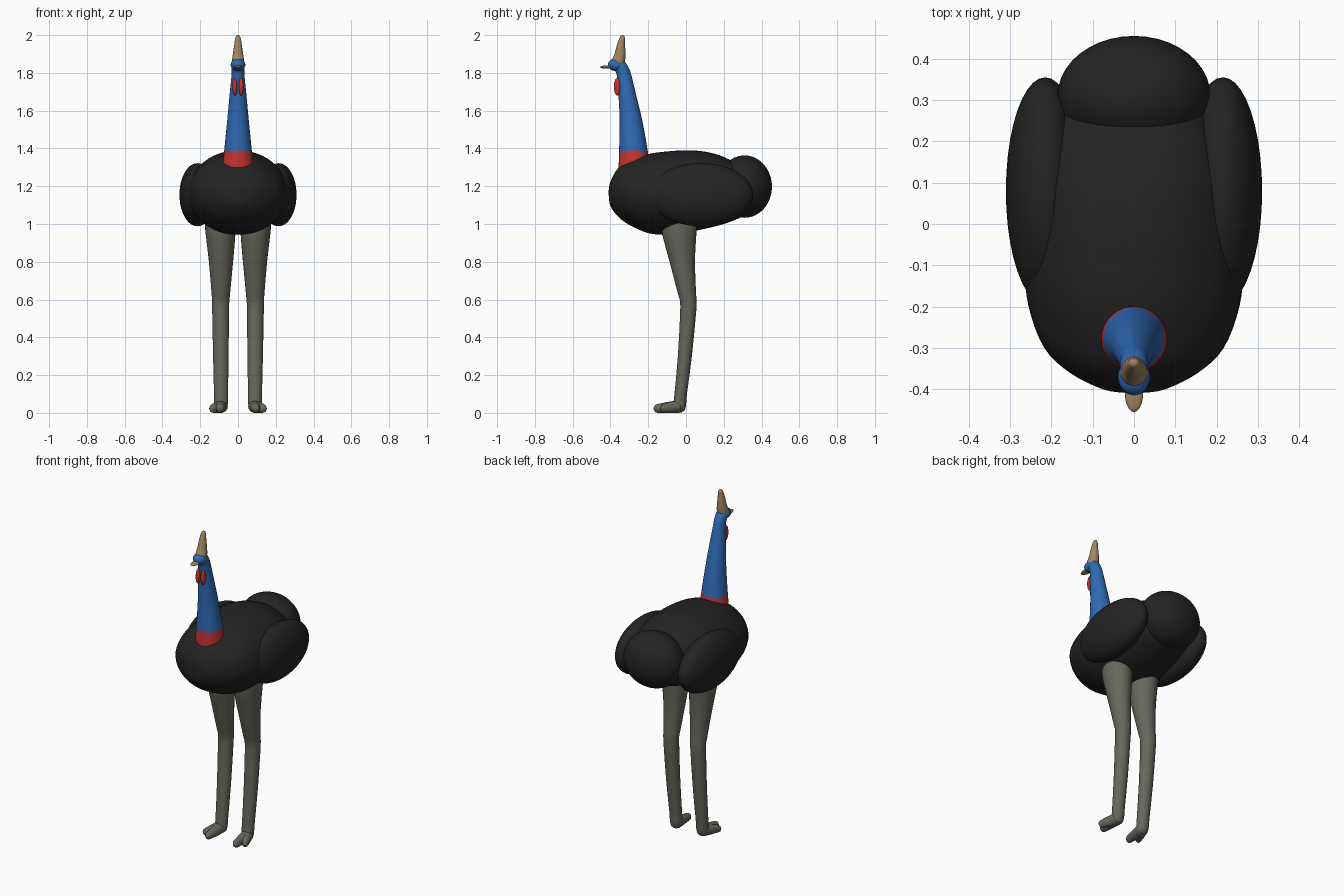
import bpy, math
from mathutils import Vector

if "Cube" in bpy.data.objects:
    bpy.data.objects.remove(bpy.data.objects["Cube"])


def material(name, rgb):
    m = bpy.data.materials.new(name)
    m.diffuse_color = (*rgb, 1)
    m.use_nodes = True
    m.node_tree.nodes["Principled BSDF"].inputs["Base Color"].default_value = m.diffuse_color
    return m


BLACK = material("black feathers", (0.017, 0.017, 0.017))
BLUE = material("blue skin", (0.028, 0.145, 0.46))
RED = material("red skin", (0.58, 0.035, 0.028))
TAN = material("tan horn", (0.37, 0.235, 0.115))
GREY = material("grey leg", (0.135, 0.135, 0.108))


def finish(name, verts, faces, mats):
    me = bpy.data.meshes.new(name)
    me.from_pydata(verts, [], faces)
    for m in mats:
        me.materials.append(m)
    for p in me.polygons:
        p.use_smooth = True
    ob = bpy.data.objects.new(name, me)
    bpy.context.collection.objects.link(ob)
    return ob


def catmull(p0, p1, p2, p3, t):
    return [0.5 * (2 * b + (c - a) * t + (2 * a - 5 * b + 4 * c - d) * t * t
                   + (3 * b - a - 3 * c + d) * t ** 3) for a, b, c, d in zip(p0, p1, p2, p3)]


def loft(name, rings, mats, along="Z", steps=4, n=32):
    """Closed skin over elliptical rings (cx, cy, cz, r1, r2), smoothly interpolated."""
    path = []
    for i in range(len(rings) - 1):
        q = [rings[max(i - 1, 0)], rings[i], rings[i + 1], rings[min(i + 2, len(rings) - 1)]]
        path += [catmull(*q, k / steps) for k in range(steps)]
    path.append(rings[-1])
    verts, faces = [], []
    for x, y, z, a, b in path:
        for j in range(n):
            t = 2 * math.pi * j / n
            u, v = a * math.cos(t), b * math.sin(t)
            verts.append((x + u, y + v, z) if along == "Z" else (x - u, y, z + v))
    for i in range(len(path) - 1):
        for j in range(n):
            k = (j + 1) % n
            faces.append((i * n + j, i * n + k, i * n + n + k, i * n + n + j))
    faces.append(tuple(range(n))[::-1])
    faces.append(tuple(range((len(path) - 1) * n, len(path) * n)))
    return finish(name, verts, faces, mats)


def ellipsoid(name, c, r, mat, seg=40, rows=24):
    bpy.ops.mesh.primitive_uv_sphere_add(segments=seg, ring_count=rows, radius=1)
    ob = bpy.context.object
    ob.name = name
    for v in ob.data.vertices:
        v.co = Vector(c) + Vector([a * b for a, b in zip(v.co, r)])
    ob.data.materials.append(mat)
    for p in ob.data.polygons:
        p.use_smooth = True
    return ob


# Body: (y, top, bottom, half width)
body = [(-0.409, 1.18, 1.15, 0.015), (-0.40, 1.225, 1.095, 0.075), (-0.36, 1.295, 1.04, 0.155),
        (-0.3, 1.335, 0.995, 0.217), (-0.2, 1.37, 0.952, 0.255), (-0.1, 1.384, 0.943, 0.265),
        (0, 1.39, 0.955, 0.26), (0.1, 1.383, 0.975, 0.25), (0.2, 1.355, 1.0, 0.22),
        (0.3, 1.30, 1.04, 0.17), (0.36, 1.25, 1.09, 0.11), (0.4, 1.18, 1.16, 0.01)]
loft("body", [(0, y, (t + b) / 2, w, (t - b) / 2) for y, t, b, w in body], [BLACK], "Y", n=48)
ellipsoid("tail", (0, 0.31, 1.198), (0.185, 0.145, 0.165), BLACK)

# Neck with red collar below a jagged line: (z, front y, back y, half width)
neck = [(1.22, -0.36, -0.18, 0.09), (1.3, -0.357, -0.19, 0.083), (1.39, -0.354, -0.203, 0.073),
        (1.55, -0.351, -0.232, 0.057), (1.7, -0.359, -0.268, 0.043), (1.79, -0.367, -0.29, 0.034),
        (1.83, -0.385, -0.305, 0.034), (1.86, -0.39, -0.325, 0.028), (1.87, -0.37, -0.345, 0.01)]
ob = loft("neck", [(0, (f + b) / 2, z, w, (b - f) / 2) for z, f, b, w in neck], [BLUE, RED], steps=6)
for i, p in enumerate(ob.data.polygons):
    p.material_index = int(p.center.z < 1.385 + 0.012 * math.sin(i % 32 * 1.9))

# Head, beak and casque
ellipsoid("head", (0, -0.37, 1.843), (0.039, 0.044, 0.033), BLUE, 24, 16)
ellipsoid("beak", (0, -0.41, 1.831), (0.022, 0.045, 0.009), TAN, 20, 12)
loft("casque", [(0, -0.36, 1.85, 0.033, 0.036), (0, -0.357, 1.87, 0.032, 0.035),
                (0, -0.349, 1.9, 0.027, 0.029), (0, -0.344, 1.95, 0.020, 0.021),
                (0, -0.338, 1.985, 0.014, 0.014), (0, -0.337, 1.997, 0.008, 0.008),
                (0, -0.337, 2.0, 0.001, 0.001)], [TAN], n=24)

# Paired parts: wings, wattles, legs and toes
leg = [(0.09, -0.04, 1.08, 0.078, 0.09), (0.093, -0.037, 1.0, 0.082, 0.093),
       (0.092, -0.034, 0.93, 0.077, 0.088), (0.09, -0.02, 0.8, 0.064, 0.067),
       (0.091, 0.007, 0.62, 0.048, 0.047), (0.092, 0.013, 0.56, 0.045, 0.043),
       (0.091, -0.006, 0.3, 0.041, 0.037), (0.090, -0.028, 0.1, 0.037, 0.033),
       (0.090, -0.033, 0.045, 0.036, 0.034), (0.090, -0.035, 0.015, 0.029, 0.028),
       (0.090, -0.035, 0.003, 0.012, 0.012)]


def toe(name, s, tip_x, tip_y):
    rings = [(0.0, 0.036, 0.033), (0.35, 0.030, 0.031), (0.75, 0.023, 0.025),
             (0.92, 0.018, 0.02), (1.0, 0.003, 0.003)]
    loft(name, [(s * (0.09 + (tip_x - 0.09) * t), -0.03 + (tip_y + 0.03) * t,
                 0.034 - 0.012 * t, w, h) for t, w, h in rings], [GREY], "Y", n=20)


for side, s in (("left", -1), ("right", 1)):
    ellipsoid(side + "_wing", (s * 0.215, 0.08, 1.155), (0.095, 0.275, 0.167), BLACK)
    ellipsoid(side + "_wattle", (s * 0.017, -0.363, 1.727), (0.013, 0.019, 0.047), RED, 20, 14)
    loft(side + "_leg", [(s * x, y, z, a, b) for x, y, z, a, b in leg], [GREY], steps=2, n=28)
    toe(side + "_main_toe", s, 0.095, -0.172)
    toe(side + "_outer_toe", s, 0.138, -0.135)

# Make all face normals point outwards
for ob in bpy.context.scene.objects:
    bpy.ops.object.select_all(action="DESELECT")
    bpy.context.view_layer.objects.active = ob
    ob.select_set(True)
    bpy.ops.object.mode_set(mode="EDIT")
    bpy.ops.mesh.select_all(action="SELECT")
    bpy.ops.mesh.normals_make_consistent(inside=False)
    bpy.ops.object.mode_set(mode="OBJECT")
